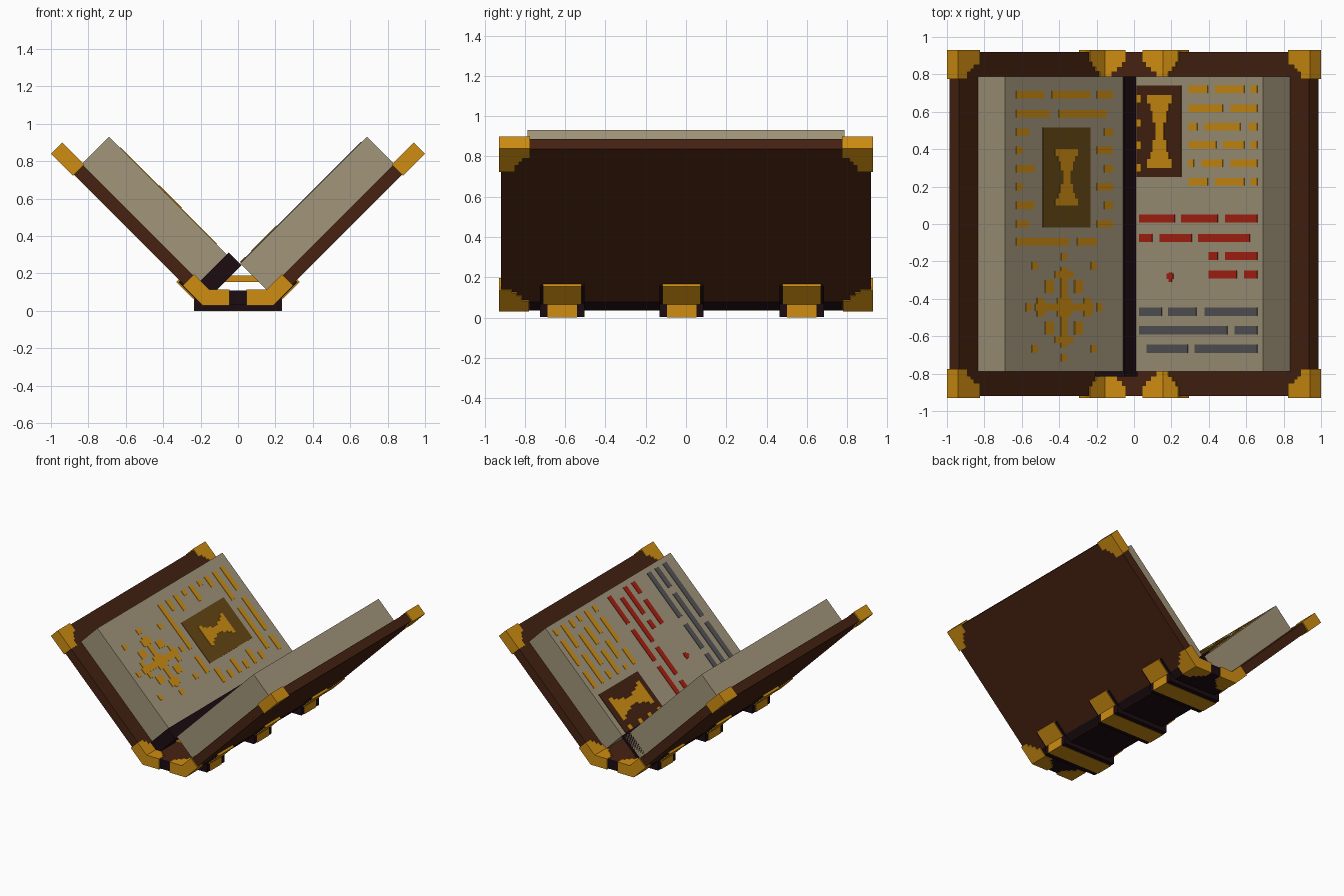
import bpy, bmesh, math

R2 = math.sqrt(2)


def material(name, rgb):
    m = bpy.data.materials.new(name)
    m.diffuse_color = (*rgb, 1)
    return m


GOLD = material("gold", (0.62, 0.27, 0.006))
BROWN = material("brown leather", (0.061, 0.016, 0.0056))
DARK = material("dark leather", (0.0116, 0.0037, 0.006))
PAPER = material("parchment", (0.36, 0.305, 0.195))
RED = material("red ink", (0.40, 0.0144, 0.006))
GREY = material("grey ink", (0.089, 0.089, 0.098))
OCHRE = material("ochre panel", (0.135, 0.065, 0.008))


def pt(s, u, w):
    """Point on a 45 degree cover: u along it, w out of its inner face; s = side."""
    return (s * (u - w) / R2, (u + w) / R2)


def slab(s, u0, u1, w0, w1):
    return [pt(s, u0, w0), pt(s, u1, w0), pt(s, u1, w1), pt(s, u0, w1)]


def rect(x0, x1, z0, z1):
    return [(x0, z0), (x1, z0), (x1, z1), (x0, z1)]


def build(name, mat, prisms, top_mat=None):
    """Extrude xz sections along y; optionally recolour the upward faces."""
    bm = bmesh.new()
    for section, y0, y1 in prisms:
        a = [bm.verts.new((x, y0, z)) for x, z in section]
        b = [bm.verts.new((x, y1, z)) for x, z in section]
        bm.faces.new(a)
        bm.faces.new(b[::-1])
        for i in range(len(a)):
            j = (i + 1) % len(a)
            bm.faces.new((a[i], b[i], b[j], a[j]))
    bmesh.ops.recalc_face_normals(bm, faces=bm.faces)
    if top_mat:
        for f in bm.faces:
            f.material_index = int(f.normal.z > 0.9)
    me = bpy.data.meshes.new(name)
    bm.to_mesh(me)
    bm.free()
    me.materials.append(mat)
    if top_mat:
        me.materials.append(top_mat)
    ob = bpy.data.objects.new(name, me)
    bpy.context.collection.objects.link(ob)


SIDES = ((-1, "left"), (1, "right"))
PW = 0.171  # page surface height above the fold

# Spine plate, dark outside and brown inside
build("spine", DARK, [([(-0.185, 0.035), (0.185, 0.035), (0.16, 0.11), (-0.16, 0.11)],
                       -0.92, 0.92)], BROWN)

for s, side in SIDES:
    # Cover board, mitred to the spine
    build(side + "_cover", BROWN, [([(s * 0.16, 0.11), (s * 0.185, 0.035),
                                     pt(s, 1.29, -0.106), pt(s, 1.29, -0.035)], -0.92, 0.92)])
    # Dark leather lapping from the spine onto the cover
    build(side + "_spine_lap", DARK, [(slab(s, 0.16, 0.215, -0.109, -0.1), -0.775, 0.775)])
    # Page block
    build(side + "_pages", PAPER, [(slab(s, 0.187, 1.1455, -0.035, PW), -0.788, 0.788)])

    # Stepped metal corners: outer tips and folded pieces at the hinge
    tips, hinges = [], []
    for e in (-1, 1):
        d0 = 0
        for a, d1 in ((0.166, 0.08), (0.12, 0.1), (0.095, 0.118), (0.07, 0.155)):
            tips.append((slab(s, 1.301 - a, 1.301, -0.113, -0.028),
                         e * (0.93 - d0), e * (0.93 - d1)))
            d0 = d1
        d0 = 0
        for a, d1 in ((0.11, 0.065), (0.09, 0.09), (0.065, 0.115), (0.035, 0.15)):
            hinges.append(([(s * (0.155 - a), 0.03), (s * 0.19, 0.03), pt(s, 0.194 + a, -0.113),
                            pt(s, 0.194 + a, -0.028), (s * 0.155, 0.115),
                            (s * (0.155 - a), 0.115)], e * (0.93 - d0), e * (0.93 - d1)))
            d0 = d1
    build(side + "_cover_tips", GOLD, tips)
    build(side + "_hinge_corners", GOLD, hinges)

# Dark binding strip beside the left pages
build("binding_strip", DARK, [(slab(-1, 0.16, 0.255, -0.05, 0.185), -0.815, 0.788)])

# Three raised spine bands with metal straps, and the metal bars inside
for i, y in enumerate((-0.615, -0.022, 0.575)):
    n = str(i + 1)
    build("spine_band_" + n, DARK,
          [(rect(-0.233, 0.233, 0.002, 0.075), y - 0.11, y + 0.11)] +
          [(slab(s, 0.18, 0.334, -0.117, -0.1), y - 0.11, y + 0.11) for s, _ in SIDES])
    build("spine_strap_" + n, GOLD,
          [(rect(-0.236, 0.236, 0, 0.072), y - 0.073, y + 0.073)] +
          [(slab(s, 0.215, 0.342, -0.124, -0.1), y - 0.095, y + 0.095) for s, _ in SIDES])
    build("inner_bar_" + n, GOLD, [(rect(-0.12, 0.12, 0.155, 0.19), y - 0.075, y + 0.075)])


def plate(x0, x1, y0, y1, lift=0.004):
    """Thin plate on a page, placed by its x and y as seen from above."""
    s = 1 if x0 + x1 > 0 else -1
    us = sorted(R2 * abs(x) + PW for x in (x0, x1))
    return (slab(s, us[0], us[1], PW - 0.003, PW + lift), y0, y1)


def dot(x, y, w, h):
    return plate(x - w / 2, x + w / 2, y - h / 2, y + h / 2)


def lines(rows, h=0.04):
    """Written rows: y followed by start and end pairs."""
    return [plate(r[k], r[k + 1], r[0] - h / 2, r[0] + h / 2)
            for r in rows for k in range(1, len(r), 2)]


def hourglass(x, y, w, h):
    """Stacked plates, wide at both ends and narrow at the waist."""
    out = []
    for f0, f1, k in ((0.38, 0.5, 0.5), (0.28, 0.38, 0.36), (0.12, 0.28, 0.27), (0, 0.12, 0.16)):
        for e in (-1, 1):
            out.append(plate(x - w * k, x + w * k, y + e * h * f0, y + e * h * f1, 0.008))
    return out


# Left page: writing around a framed picture
build("left_writing", GOLD, lines([
    (0.69, -0.63, -0.485, -0.44, -0.235, -0.2, -0.115),
    (0.59, -0.63, -0.455, -0.405, -0.15),
    (0.49, -0.63, -0.565, -0.16, -0.115), (0.395, -0.63, -0.6, -0.2, -0.115),
    (0.295, -0.63, -0.535, -0.16, -0.115), (0.2, -0.63, -0.6, -0.2, -0.115),
    (0.1, -0.63, -0.535, -0.16, -0.115), (0.0, -0.63, -0.565, -0.2, -0.115),
    (-0.095, -0.63, -0.35, -0.305, -0.2)]))
build("left_picture_panel", OCHRE, [plate(-0.49, -0.235, -0.02, 0.515)])
build("left_picture_figure", GOLD, hourglass(-0.365, 0.25, 0.12, 0.3))

# Cross-shaped ornament under the picture
cx, cy = -0.375, -0.445
orn = [dot(cx, cy, 0.035, 0.43), dot(cx, cy, 0.31, 0.04), dot(cx, cy, 0.075, 0.1)]
for e in (-1, 1):
    orn += [dot(cx, cy + e * 0.175, 0.1, 0.035), dot(cx + e * 0.125, cy, 0.04, 0.1),
            dot(cx, cy + e * 0.27, 0.03, 0.04), dot(cx + e * 0.19, cy, 0.03, 0.045)]
    for f in (-1, 1):
        orn += [dot(cx + e * 0.078, cy + f * 0.11, 0.045, 0.07),
                dot(cx + e * 0.157, cy + f * 0.222, 0.03, 0.04)]
build("left_ornament", GOLD, orn)

# Right page: picture and gold, red and grey paragraphs
build("right_gold_writing", GOLD, lines([
    (0.72, 0.295, 0.395, 0.435, 0.59, 0.625, 0.66), (0.62, 0.295, 0.475, 0.52, 0.66),
    (0.52, 0.295, 0.34, 0.38, 0.57, 0.615, 0.66), (0.425, 0.295, 0.44, 0.48, 0.59, 0.625, 0.66),
    (0.325, 0.295, 0.32, 0.365, 0.475, 0.52, 0.66),
    (0.225, 0.295, 0.395, 0.435, 0.59, 0.625, 0.66)]))
build("right_red_writing", RED, lines([
    (0.03, 0.03, 0.22, 0.255, 0.45, 0.49, 0.66), (-0.075, 0.03, 0.1, 0.14, 0.31, 0.345, 0.62),
    (-0.17, 0.4, 0.45, 0.49, 0.66), (-0.27, 0.4, 0.55, 0.59, 0.66)], 0.043) +
    [dot(0.195, -0.28, 0.035, 0.03), dot(0.195, -0.285, 0.015, 0.05)])
build("right_grey_writing", GREY, lines([
    (-0.47, 0.03, 0.15, 0.185, 0.335, 0.38, 0.66), (-0.568, 0.03, 0.5, 0.54, 0.66),
    (-0.668, 0.07, 0.29, 0.325, 0.66)], 0.046))
build("right_picture_panel", BROWN, [plate(0.015, 0.255, 0.25, 0.74)])
build("right_picture_figure", GOLD, hourglass(0.142, 0.495, 0.135, 0.39) +
      [plate(0.016, 0.042, y - 0.02, y + 0.02, 0.008) for y in (0.67, 0.54, 0.42, 0.3)])
